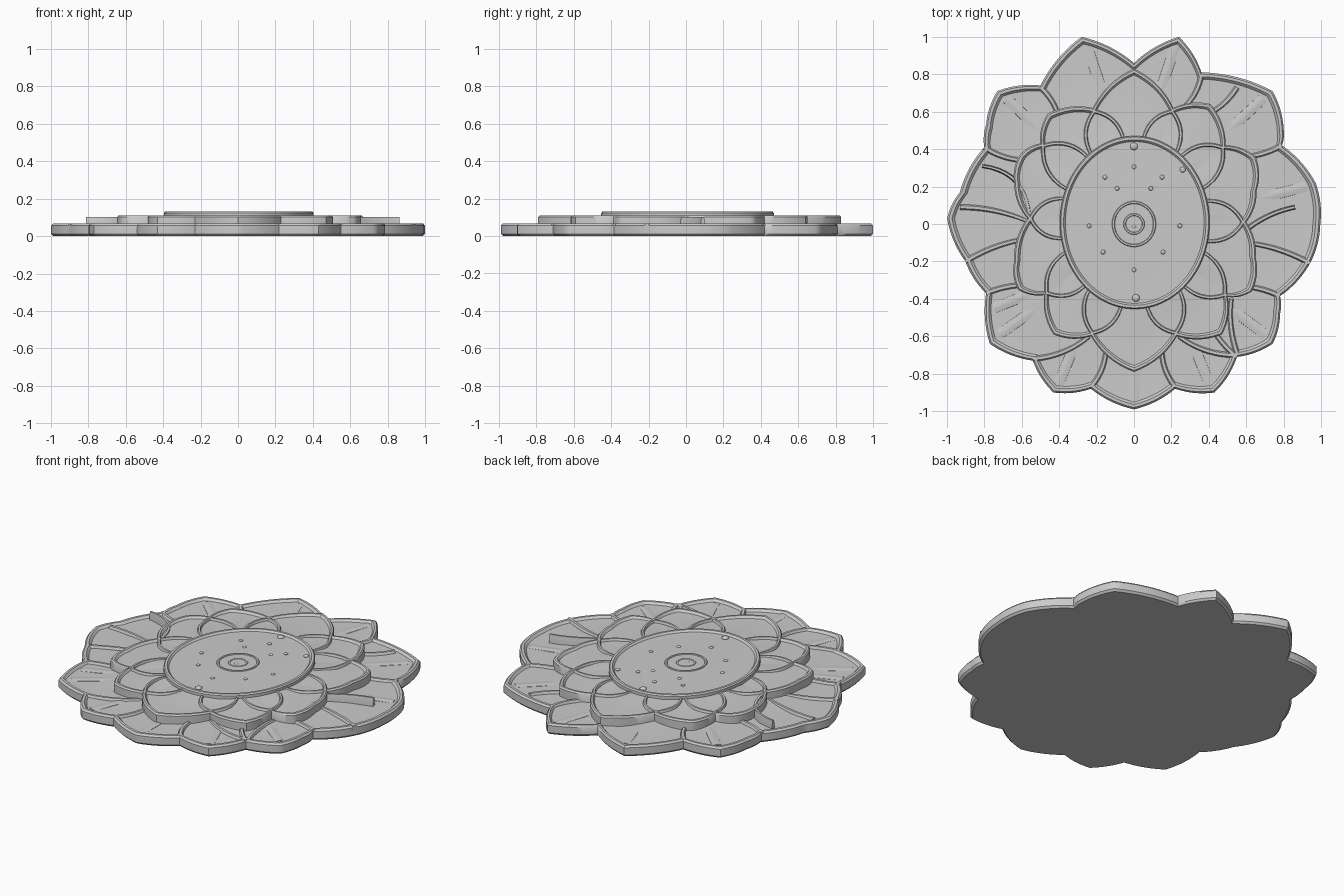
import bpy, bmesh, math
from mathutils import Vector

if "Cube" in bpy.data.objects:
    bpy.data.objects.remove(bpy.data.objects["Cube"])


def finish(bm, name, angle=35):
    bmesh.ops.recalc_face_normals(bm, faces=bm.faces)
    me = bpy.data.meshes.new(name)
    bm.to_mesh(me)
    bm.free()
    ob = bpy.data.objects.new(name, me)
    bpy.context.collection.objects.link(ob)
    bpy.ops.object.select_all(action='DESELECT')
    ob.select_set(True)
    bpy.context.view_layer.objects.active = ob
    bpy.ops.object.shade_smooth_by_angle(angle=math.radians(angle))
    return ob


def petal_outline(points, bulge, steps=10):
    """Join tips and notches (clockwise) with arcs that swell outward."""
    out = []
    for i, p in enumerate(points):
        a, b = Vector(p), Vector(points[(i + 1) % len(points)])
        d = b - a
        c = (a + b) / 2 + Vector((-d.y, d.x)) * bulge * 2
        for k in range(steps):
            t = k / steps
            out.append(a * (1 - t) ** 2 + c * 2 * t * (1 - t) + b * t * t)
    return out


def layer(name, outline, rings):
    """Stack rings (scale, radial inset, z) made from one outline, capped at both ends."""
    bm = bmesh.new()
    loops = []
    for f, d, z in rings:
        loops.append([bm.verts.new((*(p * f - p.normalized() * d), z)) for p in outline])
    n = len(outline)
    for lo, hi in zip(loops, loops[1:]):
        for i in range(n):
            j = (i + 1) % n
            bm.faces.new((lo[i], lo[j], hi[j], hi[i]))
    bm.faces.new(loops[0])
    bm.faces.new(loops[-1])
    return finish(bm, name)


def arc(a, b, bend=0.0, steps=10):
    a, b = Vector(a), Vector(b)
    d = b - a
    c = (a + b) / 2 + Vector((-d.y, d.x)) * bend * 2
    return [a * (1 - t) ** 2 + c * 2 * t * (1 - t) + b * t * t
            for t in (k / steps for k in range(steps + 1))]


def ridges(name, paths, w, z0, z1, crown=0.5, closed=False, taper=1.0):
    """Raised strips with a rounded cross-section along flat paths."""
    bm = bmesh.new()
    prof = ((-1, z0), (-0.9, z0 + (z1 - z0) * 0.6), (-crown, z1),
            (crown, z1), (0.9, z0 + (z1 - z0) * 0.6), (1, z0))
    for path in paths:
        n, rows = len(path), []
        for i, p in enumerate(path):
            if closed:
                d = path[(i + 1) % n] - path[i - 1]
            else:
                d = path[min(i + 1, n - 1)] - path[max(i - 1, 0)]
            s = Vector((-d.y, d.x)).normalized() * w * (1 + (taper - 1) * i / n)
            rows.append([bm.verts.new((*(p + s * u), z)) for u, z in prof])
        for i in range(n if closed else n - 1):
            a, b = rows[i], rows[(i + 1) % n]
            for k in range(6):
                m = (k + 1) % 6
                bm.faces.new((a[k], a[m], b[m], b[k]))
        if not closed:
            bm.faces.new(rows[0])
            bm.faces.new(rows[-1])
    return finish(bm, name, 50)


def ellipse(rx, ry, cx=0.0, cy=0.0, n=96):
    return [Vector((cx + rx * math.cos(2 * math.pi * i / n),
                    cy + ry * math.sin(2 * math.pi * i / n))) for i in range(n)]


# Outer petals
outer = [(0, .86), (.24, 1), (.36, .81), (.74, .71), (.80, .50), (.79, .42), (.97, .22),
         (.995, 0), (.94, -.21), (.78, -.385), (.78, -.48), (.74, -.64), (.55, -.71),
         (.43, -.90), (.22, -.88), (0, -.99), (-.23, -.88), (-.43, -.90), (-.54, -.73),
         (-.77, -.64), (-.79, -.37), (-.90, -.20), (-.998, .03), (-.93, .17), (-.80, .41),
         (-.79, .53), (-.73, .71), (-.50, .74), (-.28, 1)]
layer("outer_petals", petal_outline(outer, .06),
      [(1, .012, 0), (1, 0, .012), (1, 0, .056), (1, .01, .067), (1, .026, .067),
       (1, .04, .054), (.85, .04, .052), (.68, .03, .060), (.5, 0, .064)])

# Folds between the outer petals
folds = [((.36, .80), (.24, .60), .1), ((.55, .73), (.38, .58), .08),
         ((.79, .42), (.50, .36), .08), ((.78, -.385), (.46, -.34), -.08),
         ((.55, -.71), (.40, -.52), .06), ((.53, -.70), (.24, -.60), .08),
         ((.22, -.87), (.15, -.64), .1), ((-.23, -.87), (-.15, -.64), -.1),
         ((-.54, -.72), (-.24, -.60), -.08), ((-.79, -.37), (-.46, -.34), .08),
         ((-.90, -.20), (-.58, -.08), .05), ((-.93, .09), (-.58, .02), .05),
         ((-.80, .41), (-.56, .34), -.08), ((-.50, .73), (-.40, .56), .08),
         ((.94, -.21), (.60, -.10), -.05), ((.55, -.69), (.52, -.40), .06)]
ridges("outer_folds", [arc(*f) for f in folds], .016, .045, .067, taper=.8)

# Soft creases down the outer petals
creases = [((.22, .95), (.12, .65)), ((-.25, .95), (-.15, .65)), ((.69, .67), (.45, .45)),
           ((-.68, .67), (-.45, .45)), ((.92, .2), (.6, .12)), ((.7, -.59), (.45, -.4)),
           ((-.72, -.59), (-.45, -.4)), ((0, -.95), (0, -.7)), ((.40, -.85), (.28, -.55)),
           ((-.40, -.85), (-.28, -.55)), ((-.75, -.45), (-.5, -.35))]
ridges("outer_creases", [arc(*c) for c in creases], .03, .048, .058, crown=.15)

# Middle petals
middle = [(0, .83), (.21, .62), (.41, .64), (.49, .42), (.65, .36), (.655, .18), (.60, .01),
          (.65, -.18), (.63, -.36), (.50, -.39), (.47, -.59), (.23, -.60), (0, -.79),
          (-.23, -.60), (-.43, -.59), (-.48, -.38), (-.62, -.35), (-.64, -.2), (-.57, .03),
          (-.64, .22), (-.61, .37), (-.50, .43), (-.46, .59), (-.22, .62)]
layer("middle_petals", petal_outline(middle, .09),
      [(1, 0, .04), (1, 0, .102), (1, .008, .111), (1, .022, .111),
       (1, .034, .098), (.8, .034, .097), (.65, 0, .104), (.5, 0, .106)])

# Overlapping arcs from each notch of the middle petals to the disc
notches = [(.21, .62), (.49, .42), (.60, .01), (.50, -.39), (.23, -.60),
           (-.23, -.60), (-.48, -.38), (-.57, .03), (-.50, .43), (-.22, .62)]
arcs = []
for x, y in notches:
    t = math.atan2(y / .46, x / .40)
    for s in (-1, 1):
        e = t + s * .24
        arcs.append(arc((x * .97, y * .97), (.39 * math.cos(e), .01 + .45 * math.sin(e)), -s * .16))
ridges("middle_arcs", arcs, .011, .09, .111)

# Curled leaf and straight blade standing on the outer petals
ridges("left_curl", [arc((-.81, .31), (-.56, .05), .2)], .010, .04, .103, taper=1.6)
ridges("right_blade", [arc((.86, .09), (.60, -.03), -.06)], .012, .04, .103, taper=1.2)

# Central oval disc with a raised rim
layer("center_disc", ellipse(.40, .462, .004, .008),
      [(1, 0, .08), (1, 0, .122), (1, .006, .13), (1, .02, .13), (1, .03, .119),
       (.7, 0, .119), (.4, 0, .122), (.15, 0, .124)])

# Rings around the middle of the disc
ridges("center_rings", [ellipse(.11, .115, n=48), ellipse(.05, .05, n=48)],
       .009, .115, .127, closed=True)

# Small studs on the disc
bm = bmesh.new()
studs = [(0, .305), (-.155, .25), (.15, .25), (-.24, -.01), (.245, -.01), (-.165, -.15),
         (.155, -.15), (0, -.245), (0, -.015), (-.09, .19), (.09, .19)]
rim_studs = [(0, .415, .02), (.26, .29, .015), (.01, -.395, .02)]
for x, y, r in [(x, y, .012) for x, y in studs] + rim_studs:
    new = bmesh.ops.create_uvsphere(bm, u_segments=16, v_segments=8, radius=r)["verts"]
    for v in new:
        v.co = Vector((v.co.x + x, v.co.y + y, v.co.z * .5 + .121))
finish(bm, "disc_studs", 60)
